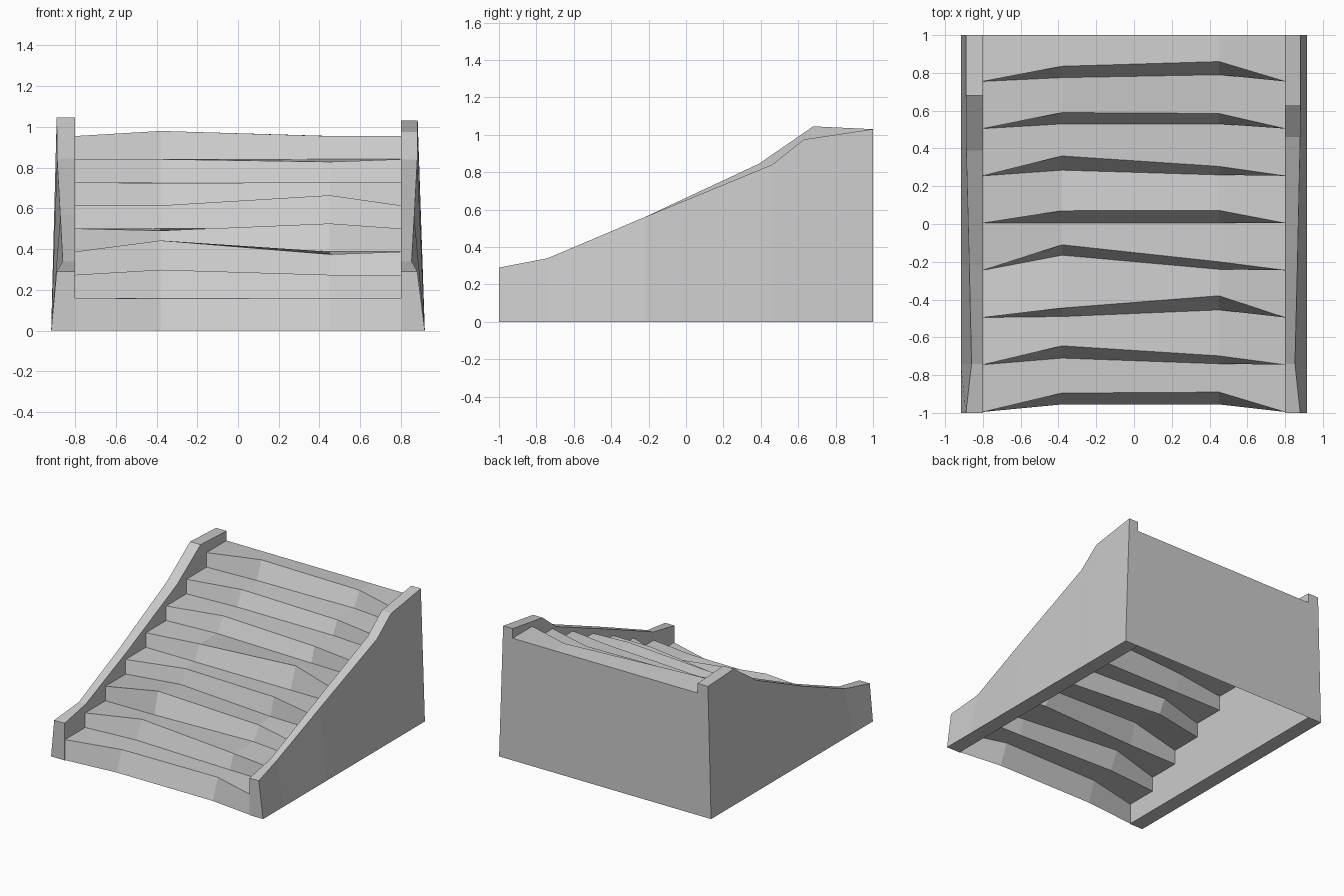
import bpy, bmesh

if "Cube" in bpy.data.objects:
    bpy.data.objects.remove(bpy.data.objects["Cube"])


def make_object(name, verts, faces):
    mesh = bpy.data.meshes.new(name)
    mesh.from_pydata(verts, [], faces)
    bm = bmesh.new()
    bm.from_mesh(mesh)
    bmesh.ops.recalc_face_normals(bm, faces=bm.faces)
    bm.to_mesh(mesh)
    bm.free()
    ob = bpy.data.objects.new(name, mesh)
    bpy.context.collection.objects.link(ob)
    return ob


# Worn steps: setback of riser foot (left, right), of riser top, and top edge lift
wear = [
    (.04, .04, .100, .105, -.003, 0),
    (.035, .005, .100, .047, .025, 0),
    (.005, .04, .050, .115, .055, -.013),
    (.08, .005, .135, .045, -.01, .025),
    (0, 0, .065, .067, 0, .05),
    (.03, .005, .105, .050, -.004, 0),
    (.025, .025, .085, .080, 0, -.013),
    (.02, .035, .080, .105, .025, 0),
]
columns = (-.8, -.38, .45, .8)
rows = []
for i, (fl, fr, tl, tr, zl, zr) in enumerate(wear):
    y = -.995 + .25 * i
    top = .16 + .1135 * i
    foot = top - .1135 if i else 0
    rows.append([(x, y + d, foot) for x, d in zip(columns, (0, fl, fr, 0))])
    rows.append([(x, y + d, top + dz) for x, d, dz in
                 zip(columns, (0, tl, tr, 0), (0, zl, zr, 0))])
# Last tread runs to the back, then the back panel drops to the ground
rows.append([(x, 1, .955) for x in columns])
rows.append([(x, 1, 0) for x in columns])
n = len(columns)
faces = [(r * n + c, r * n + c + 1, (r + 1) * n + c + 1, (r + 1) * n + c)
         for r in range(len(rows) - 1) for c in range(n - 1)]
make_object("steps_and_back", [v for row in rows for v in row], faces)


# Side walls: sections of (y, top height, outer x at top), sloped outer face
def side_wall(name, side, sections):
    verts, faces = [], []
    for y, z, x in sections:
        verts += [(side * .8, y, 0), (side * .8, y, z),
                  (side * x, y, z), (side * .917, y, 0)]
    for s in range(len(sections) - 1):
        a = 4 * s
        faces += [(a + k, a + (k + 1) % 4, a + 4 + (k + 1) % 4, a + 4 + k)
                  for k in range(4)]
    last = len(verts) - 4
    faces += [(0, 1, 2, 3), (last, last + 1, last + 2, last + 3)]
    make_object(name, verts, faces)


side_wall("left_wall", -1, [(-1, .29, .89), (-.74, .34, .86), (-.22, .56, .872),
                            (.39, .845, .888), (.68, 1.045, .89), (1, 1.03, .89)])
side_wall("right_wall", 1, [(-1, .29, .88), (-.74, .34, .852), (-.22, .56, .865),
                            (.46, .84, .88), (.63, .975, .882), (1, 1.03, .882)])
